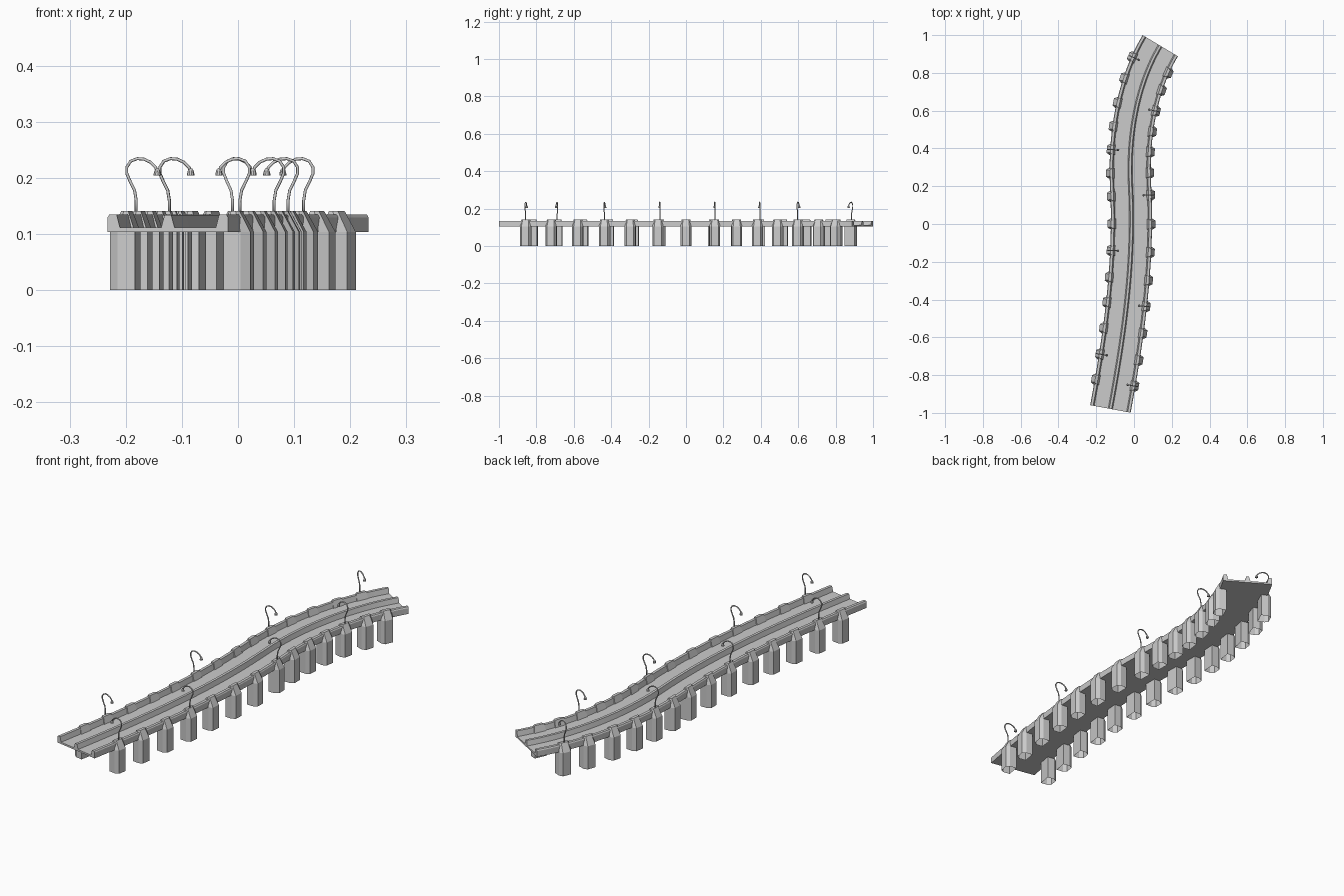
import bpy, bmesh
from math import cos, sin, pi, radians
from mathutils import Vector

if "Cube" in bpy.data.objects:
    bpy.data.objects.remove(bpy.data.objects["Cube"])

# ---------- centre line of the curved road: two joined cubic beziers ----------
def heading(deg, length):
    return Vector((sin(radians(deg)), cos(radians(deg)))) * length

start, mid, end = Vector((-0.125, -0.979)), Vector((-0.018, 0.2)), Vector((0.139, 0.944))
SEGS = [(start, start + heading(10.5, 0.4), mid - heading(-3, 0.4), mid),
        (mid, mid + heading(-3, 0.25), end - heading(31, 0.25), end)]

def frame(u):
    """Point and unit tangent at u in 0..2."""
    i = min(int(u), 1)
    t = u - i
    a, b, c, d = SEGS[i]
    s = 1 - t
    p = a*s**3 + b*3*s*s*t + c*3*s*t*t + d*t**3
    tan = ((b - a)*s*s + (c - b)*2*s*t + (d - c)*t*t).normalized()
    return p, tan

def frame_at_y(y):
    lo, hi = 0.0, 2.0
    for _ in range(40):
        m = (lo + hi) / 2
        if frame(m)[0].y < y:
            lo = m
        else:
            hi = m
    return frame(lo)

def place(fr, across, along, z):
    p, t = fr
    n = Vector((t.y, -t.x))          # points to the right of travel
    q = p + n*across + t*along
    return Vector((q.x, q.y, z))

def loft(name, rings, cap_start=True, cap_end=True, smooth=False):
    bm = bmesh.new()
    vs = [[bm.verts.new(co) for co in r] for r in rings]
    n = len(rings[0])
    for a, b in zip(vs, vs[1:]):
        for i in range(n):
            bm.faces.new((a[i], a[(i+1) % n], b[(i+1) % n], b[i]))
    if cap_start:
        bm.faces.new(vs[0][::-1])
    if cap_end:
        bm.faces.new(vs[-1])
    bmesh.ops.recalc_face_normals(bm, faces=bm.faces)
    me = bpy.data.meshes.new(name)
    bm.to_mesh(me)
    bm.free()
    ob = bpy.data.objects.new(name, me)
    bpy.context.collection.objects.link(ob)
    if smooth:
        for p in me.polygons:
            p.use_smooth = True
    return ob

# ---------- road deck: two lanes, raised curbs and centre divider ----------
half = [(0.006, 0.134), (0.012, 0.112), (0.087, 0.112), (0.093, 0.135), (0.106, 0.135),
        (0.109, 0.130), (0.109, 0.104)]
profile = half + [(-x, z) for x, z in reversed(half)]
rings = [[place(frame(i * 2 / 48), x, 0, z) for x, z in profile] for i in range(49)]
loft("road_deck", rings)

# ---------- pillars: six-sided open-bottomed shafts clamping over the curb ----------
shaft = [(0.080, -0.029), (0.111, -0.029), (0.127, -0.019),
         (0.127, 0.019), (0.111, 0.029), (0.080, 0.029)]
cap = [(0.093, -0.023), (0.101, -0.023), (0.107, -0.015),
       (0.107, 0.015), (0.101, 0.023), (0.093, 0.023)]

def pillar(fr, side, name):
    loft(name, [[place(fr, side*a, l, z) for a, l in ring]
                for ring, z in ((shaft, 0), (shaft, 0.104), (cap, 0.141))], cap_start=False)

# ---------- street lamps: hooked pole and bell-shaped head ----------
hook = [(0.105, 0.138), (0.105, 0.160), (0.108, 0.178), (0.116, 0.194), (0.122, 0.208),
        (0.122, 0.219), (0.115, 0.230), (0.103, 0.2345), (0.091, 0.2335),
        (0.079, 0.228), (0.070, 0.219), (0.067, 0.210)]
bell = [(0.0025, 0.217), (0.005, 0.213), (0.0065, 0.207), (0.0065, 0.204)]

def lamp(fr, side, name):
    pts = [Vector(p) for p in hook]
    rings = []
    for i, p in enumerate(pts):
        d = (pts[min(i+1, len(pts)-1)] - pts[max(i-1, 0)]).normalized()
        nrm = Vector((-d.y, d.x))
        r = 0.0027
        ring = []
        for k in range(8):
            a = 2*pi*k/8
            q = p + nrm*(r*cos(a))
            ring.append(place(fr, side*q.x, r*sin(a), q.y))
        rings.append(ring)
    loft(name + "_pole", rings, smooth=True)
    loft(name + "_head", [[place(fr, side*(0.067 + r*cos(2*pi*k/10)), r*sin(2*pi*k/10), z)
                           for k in range(10)] for r, z in bell])

# ---------- spread the pillars in pairs, lamps on every fourth, staggered ----------
ys = [-0.84, -0.705, -0.565, -0.425, -0.29, -0.145, 0.0, 0.15,
      0.27, 0.388, 0.503, 0.62, 0.74, 0.842]
left_lamps, right_lamps = {1, 5, 9, 13}, {0, 3, 7, 11}
for i, y in enumerate(ys):
    fr = frame_at_y(y)
    for side, word, lamps in ((-1, "left", left_lamps), (1, "right", right_lamps)):
        pillar(fr, side, f"pillar_{word}_{i+1}")
        if i in lamps:
            lamp(fr, side, f"lamp_{word}_{i+1}")
